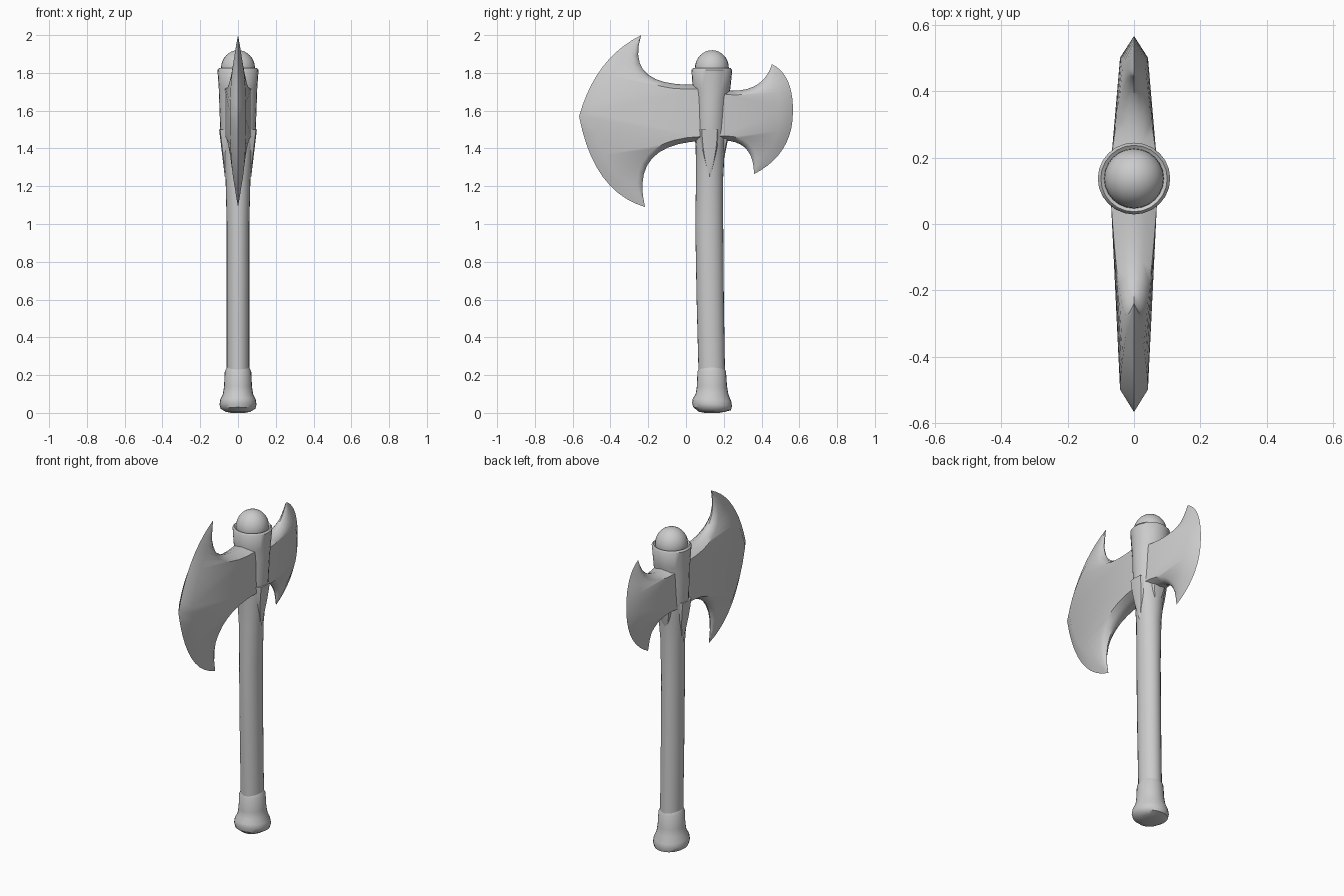
import bpy, bmesh, math
from mathutils import Vector, Matrix

cube = bpy.data.objects.get("Cube")
if cube:
    bpy.data.objects.remove(cube, do_unlink=True)

colour = (0.6, 0.6, 0.6, 1)
grey = bpy.data.materials.new("plain grey")
grey.use_nodes = True
grey.diffuse_color = colour
grey.node_tree.nodes["Principled BSDF"].inputs["Base Color"].default_value = colour


def loft(name, rings):
    """Skin a list of equal-sized closed rings and cap both ends."""
    bm = bmesh.new()
    loops = [[bm.verts.new(point) for point in ring] for ring in rings]
    count = len(loops[0])
    for lower, upper in zip(loops, loops[1:]):
        for i in range(count):
            j = (i + 1) % count
            bm.faces.new((lower[i], lower[j], upper[j], upper[i]))
    bm.faces.new(loops[0][::-1])
    bm.faces.new(loops[-1])
    bmesh.ops.remove_doubles(bm, verts=bm.verts, dist=0.0005)
    bmesh.ops.recalc_face_normals(bm, faces=bm.faces)
    mesh = bpy.data.meshes.new(name)
    bm.to_mesh(mesh)
    bm.free()
    mesh.materials.append(grey)
    obj = bpy.data.objects.new(name, mesh)
    bpy.context.collection.objects.link(obj)
    bpy.ops.object.select_all(action="DESELECT")
    obj.select_set(True)
    bpy.context.view_layer.objects.active = obj
    bpy.ops.object.shade_smooth_by_angle(angle=math.radians(45))
    return obj


def centre_line(z):
    """The handle bows slightly towards the front at mid height."""
    return 0.138 - 0.015 * math.sin(math.pi * z / 2) ** 2


def column(name, sections, sides=24):
    """Stack of ellipses on the handle's centre line: height, half width, half depth."""
    turns = [math.tau * i / sides for i in range(sides)]
    return loft(name, [
        [(width * math.cos(t), centre_line(z) + depth * math.sin(t), z) for t in turns]
        for z, width, depth in sections])


def bend(start, control, end, t):
    """Point on a quadratic curve in the side plane."""
    a, b, c = (Vector((0, *p)) for p in (start, control, end))
    return a.lerp(b, t).lerp(b.lerp(c, t), t)


def half_blade(tip, edge_control, edge_middle, inner_control, root, steps=10):
    """Rings from a horn's tip to the blade's middle, sharp along the outer edge."""
    rings = []
    up = Vector((0, 0, 1 if tip[1] > root[1] else -1))
    for k in range(steps + 1):
        t = k / steps
        edge = bend(tip, edge_control, edge_middle, t)
        inner = bend(tip, inner_control, root, t)
        span = inner - edge
        across = span.normalized()
        inward = -(across + up).normalized()
        bevel = edge + across * min(0.07, span.length * 0.4)
        shoulder = inner + inward * min(0.03, span.length / 4)
        lip = inner + inward * min(0.008, span.length / 12)
        thin = Vector((0.042 * math.sin(t * math.pi / 2), 0, 0))
        thick = Vector((0.07 * t ** 0.8, 0, 0))
        rings.append([edge, bevel + thin, shoulder + thick, lip + thick / 2, inner,
                      lip - thick / 2, shoulder - thick, bevel - thin])
    return rings


def blade(name, middle, upper, lower):
    top = half_blade(upper[0], upper[1], middle, *upper[2:])
    bottom = half_blade(lower[0], lower[1], middle, *lower[2:])
    loft(name, top + bottom[::-1])


def tongue(name, turn, tip, top, reach, width):
    """Pointed strip lying against the handle below the socket."""
    spin = Matrix.Translation((0, centre_line(tip), 0)) @ Matrix.Rotation(turn, 4, "Z")
    rings = []
    for k in range(6):
        f = k / 5
        z = tip + (top - tip) * f
        r = reach - 0.03 * (1 - f)
        half = width * (0.1 + 0.9 * math.sin(f * math.pi / 2))
        section = [(r - 0.04, -half), (r - 0.005, -half * 0.7), (r, 0),
                   (r - 0.005, half * 0.7), (r - 0.04, half)]
        rings.append([spin @ Vector((x, y, z)) for x, y in section])
    loft(name, rings)


# Handle, widening into the socket and its flared rim
column("handle", [
    (0.2, 0.06, 0.07), (0.6, 0.06, 0.072), (1, 0.06, 0.074), (1.25, 0.066, 0.072),
    (1.4, 0.08, 0.077), (1.5, 0.094, 0.084), (1.66, 0.1, 0.09), (1.72, 0.102, 0.1),
    (1.815, 0.109, 0.108), (1.825, 0.1, 0.1), (1.81, 0.08, 0.08)])

# Rounded cap on the top
cap_angles = [math.pi / 2 * k / 8 for k in range(-2, 9)]
column("top_cap", [
    (1.825 + 0.095 * math.sin(a), 0.09 * math.cos(a), 0.09 * math.cos(a))
    for a in cap_angles])

# Pommel with a slightly slanted underside
pommel = column("pommel", [(z, r, r * 1.08) for z, r in (
    (0, 0.035), (0.006, 0.065), (0.022, 0.092), (0.045, 0.098), (0.07, 0.094),
    (0.1, 0.08), (0.14, 0.074), (0.22, 0.07), (0.24, 0.06))])
for vert in pommel.data.vertices:
    if 0.01 < vert.co.z < 0.09:
        vert.co.z -= 0.08 * (vert.co.y - centre_line(0))

# Each half blade: horn tip, edge control, inner control, root
blade("large_blade", (-0.566, 1.57),
      [(-0.237, 2), (-0.48, 1.88), (-0.33, 1.71), (0.1, 1.74)],
      [(-0.217, 1.09), (-0.49, 1.17), (-0.3, 1.43), (0.1, 1.44)])
blade("small_blade", (0.566, 1.59),
      [(0.455, 1.846), (0.57, 1.79), (0.4, 1.67), (0.16, 1.715)],
      [(0.36, 1.264), (0.565, 1.37), (0.36, 1.46), (0.16, 1.44)])

# Tongues around the handle
for name, turn in (("left_tongue", 0), ("right_tongue", math.pi)):
    tongue(name, turn, 1.25, 1.5, 0.1, 0.058)
tongue("back_tongue", math.pi / 2, 1.32, 1.47, 0.1, 0.05)
tongue("front_tongue", -math.pi / 2, 1.35, 1.47, 0.088, 0.05)
